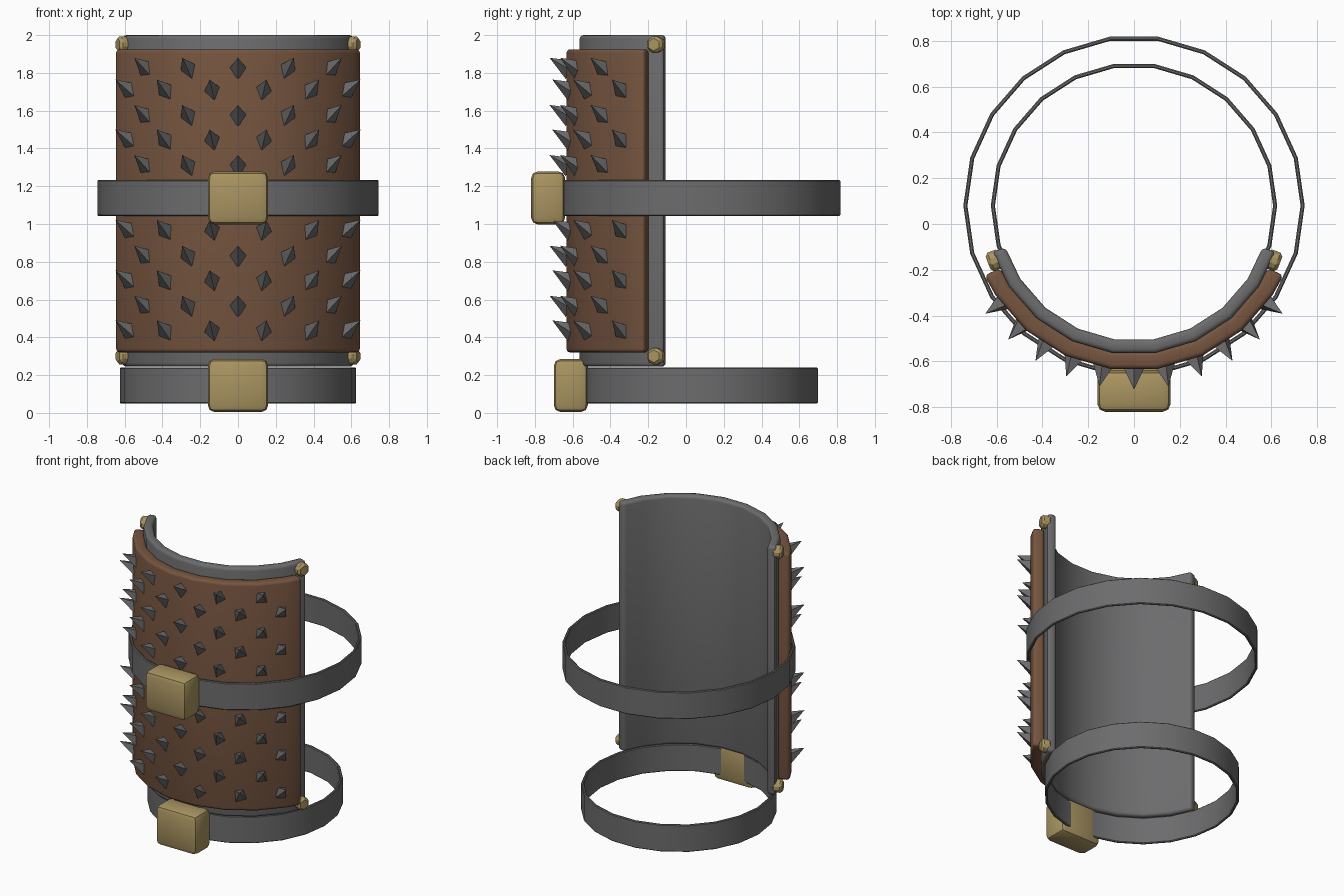
import bpy, bmesh, math
from mathutils import Vector, Matrix

if "Cube" in bpy.data.objects:
    bpy.data.objects.remove(bpy.data.objects["Cube"])

CY = 0.08                      # y of the common axis of all curved parts
STEP = 2 * math.pi / 22


def material(name, rgb):
    m = bpy.data.materials.new(name)
    m.diffuse_color = (*rgb, 1)
    m.use_nodes = True
    m.node_tree.nodes["Principled BSDF"].inputs["Base Color"].default_value = m.diffuse_color
    return m


STEEL = material("steel", (0.15, 0.15, 0.155))
LEATHER = material("leather", (0.18, 0.09, 0.05))
BRASS = material("brass", (0.40, 0.30, 0.12))


def finish(name, bm, mat, bevel=0, segments=1, smooth=True):
    bmesh.ops.recalc_face_normals(bm, faces=bm.faces)
    if bevel:
        sharp = [e for e in bm.edges if e.calc_face_angle(0) > math.radians(40)]
        bmesh.ops.bevel(bm, geom=sharp, offset=bevel, segments=segments,
                        profile=0.5, affect='EDGES', clamp_overlap=True)
    me = bpy.data.meshes.new(name)
    bm.to_mesh(me)
    bm.free()
    me.materials.append(mat)
    ob = bpy.data.objects.new(name, me)
    bpy.context.collection.objects.link(ob)
    if smooth:
        bpy.ops.object.select_all(action='DESELECT')
        ob.select_set(True)
        bpy.context.view_layer.objects.active = ob
        bpy.ops.object.shade_smooth_by_angle(angle=math.radians(31))
    return ob


def polar(a, r, z):
    """Point at angle a from the front (-y) direction."""
    return Vector((r * math.sin(a), CY - r * math.cos(a), z))


def curved_wall(name, angles, r_in, r_out, z0, z1, mat, bevel, segments, closed=False):
    bm = bmesh.new()
    section = ((r_in, z0), (r_out, z0), (r_out, z1), (r_in, z1))
    loops = [[bm.verts.new(polar(a, r, z)) for r, z in section] for a in angles]
    pairs = list(zip(loops, loops[1:]))
    if closed:
        pairs.append((loops[-1], loops[0]))
    else:
        bm.faces.new(loops[0])
        bm.faces.new(loops[-1])
    for p, q in pairs:
        for i in range(4):
            j = (i + 1) % 4
            bm.faces.new((p[i], p[j], q[j], q[i]))
    return finish(name, bm, mat, bevel, segments)


def arc(end):
    inner = [(i + 0.5) * STEP for i in range(-4, 4)]
    return [-math.radians(end)] + inner + [math.radians(end)]


# curved metal plate and leather cover
curved_wall("metal_plate", arc(72), 0.59, 0.65, 0.245, 2.0, STEEL, 0.02, 3)
curved_wall("leather_cover", arc(65), 0.645, 0.72, 0.32, 1.925, LEATHER, 0.02, 3)

# two round straps, each with a chunky buckle
ring = [(i + 0.5) * STEP for i in range(22)]
for label, r, z in (("upper", 0.745, 1.138), ("lower", 0.625, 0.145)):
    curved_wall(label + "_strap", ring, r - 0.018, r, z - 0.095, z + 0.095,
                STEEL, 0.005, 1, closed=True)
    bm = bmesh.new()
    bmesh.ops.create_cube(bm, size=1, matrix=Matrix.Translation(
        (0, CY - r - 0.065, z)) @ Matrix.Diagonal((0.32, 0.18, 0.28, 1)))
    finish(label + "_buckle", bm, BRASS, 0.035, 2)

# hexagonal corner rivets
for side in (-1, 1):
    for label, z in (("top", 1.95), ("bottom", 0.30)):
        a = side * math.radians(68.5)
        out = Vector((math.sin(a), -math.cos(a), 0))
        rot = Matrix((Vector((-out.y, out.x, 0)), Vector((0, 0, 1)), out)).transposed()
        bm = bmesh.new()
        bmesh.ops.create_cone(bm, cap_ends=True, segments=6, radius1=0.05,
                              radius2=0.05, depth=0.065,
                              matrix=Matrix.Translation(polar(a, 0.652, z)) @ rot.to_4x4())
        finish(f"{label}_rivet_{'left' if side < 0 else 'right'}", bm, BRASS,
               0.014, 1, smooth=False)

# staggered rows of upward-tilted four-sided spikes
rows = [((0, 2, 4), (1.825, 1.575, 1.31, 0.83, 0.565)),
        ((1, 3, 5), (1.71, 1.445, 0.967, 0.70, 0.435))]
bm = bmesh.new()
for columns, heights in rows:
    for z in heights:
        for k in sorted({s * c for c in columns for s in (-1, 1)}):
            a = k * math.radians(10.8)
            d = Vector((math.sin(a), -math.cos(a), math.tan(math.radians(30)))).normalized()
            rot = Vector((0, 0, 1)).rotation_difference(d).to_matrix().to_4x4()
            pos = polar(a, 0.69, z - 0.01) + d * 0.065
            bmesh.ops.create_cone(bm, cap_ends=True, segments=4, radius1=0.054,
                                  radius2=0, depth=0.13,
                                  matrix=Matrix.Translation(pos) @ rot)
bmesh.ops.remove_doubles(bm, verts=bm.verts, dist=0.0005)
finish("spikes", bm, STEEL, smooth=False)
